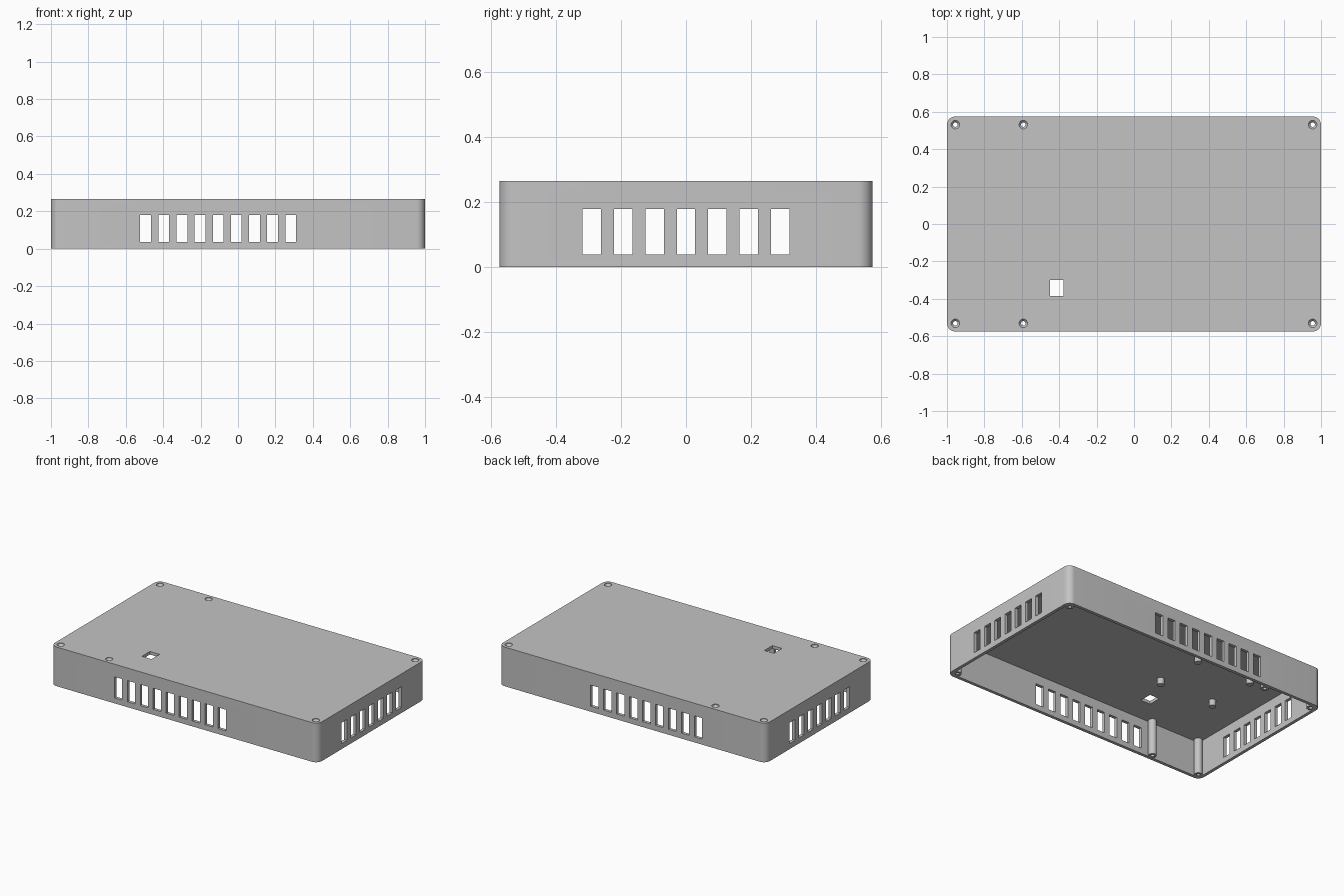
import bpy, bmesh, math
from mathutils import Matrix, Vector

old = bpy.data.objects.get("Cube")
if old:
    bpy.data.objects.remove(old, do_unlink=True)

HX, HY, H = 1.0, 0.575, 0.265      # half length, half width, height
WALL, CORNER = 0.021, 0.045

grey = bpy.data.materials.new("light_grey_plastic")
grey.use_nodes = True
colour = (0.55, 0.55, 0.55, 1)
grey.diffuse_color = colour
grey.node_tree.nodes["Principled BSDF"].inputs["Base Color"].default_value = colour


def circle(r, cx=0, cy=0, n=24):
    return [(cx + r * math.cos(math.tau * i / n), cy + r * math.sin(math.tau * i / n))
            for i in range(n)]


def rounded_rect(hx, hy, r, n=10):
    points = []
    for q, (sx, sy) in enumerate([(1, 1), (-1, 1), (-1, -1), (1, -1)]):
        for i in range(n + 1):
            a = math.pi / 2 * (q + i / n)
            points.append((sx * (hx - r) + r * math.cos(a),
                           sy * (hy - r) + r * math.sin(a)))
    return points


def loft(bm, layers):
    """Closed solid through outlines given as (outline, z), bottom to top."""
    rings = [[bm.verts.new((x, y, z)) for x, y in outline] for outline, z in layers]
    for low, high in zip(rings, rings[1:]):
        for i in range(len(low)):
            j = (i + 1) % len(low)
            bm.faces.new((low[i], low[j], high[j], high[i]))
    bm.faces.new(rings[0][::-1])
    bm.faces.new(rings[-1])


def box(bm, centre, size):
    bmesh.ops.create_cube(bm, size=1, matrix=Matrix.Translation(Vector(centre))
                          @ Matrix.Diagonal((*size, 1)))


def make(name, bm):
    mesh = bpy.data.meshes.new(name)
    bm.to_mesh(mesh)
    bm.free()
    mesh.materials.append(grey)
    obj = bpy.data.objects.new(name, mesh)
    bpy.context.collection.objects.link(obj)
    return obj


def activate(obj):
    bpy.ops.object.select_all(action='DESELECT')
    obj.select_set(True)
    bpy.context.view_layer.objects.active = obj


def combine(target, tool, operation):
    activate(target)
    mod = target.modifiers.new(operation.lower(), 'BOOLEAN')
    mod.object, mod.operation, mod.solver = tool, operation, 'EXACT'
    bpy.ops.object.modifier_apply(modifier=mod.name)
    bpy.data.objects.remove(tool, do_unlink=True)


# Outer body, open at the bottom
bm = bmesh.new()
loft(bm, [(rounded_rect(HX, HY, CORNER), 0), (rounded_rect(HX, HY, CORNER), H)])
cover = make("enclosure_cover", bm)

bm = bmesh.new()
inner = rounded_rect(HX - WALL, HY - WALL, CORNER - WALL)
loft(bm, [(inner, -0.1), (inner, H - WALL)])
combine(cover, make("cavity", bm), 'DIFFERENCE')

# Screw pillars along the long walls
screws = [(x, y) for x in (-0.955, -0.592, 0.955) for y in (-0.531, 0.531)]
bm = bmesh.new()
for x, y in screws:
    pillar = circle(0.026, x, y)
    loft(bm, [(pillar, 0), (pillar, H - WALL / 2)])
combine(cover, make("screw_pillars", bm), 'UNION')

# Countersunk screw holes
bm = bmesh.new()
for x, y in screws:
    loft(bm, [(circle(r, x, y), z) for r, z in
              ((0.012, -0.1), (0.012, H - 0.016), (0.023, H - 0.004), (0.023, H + 0.1))])
combine(cover, make("screw_holes", bm), 'DIFFERENCE')

# Vent slots in all four walls, and the opening in the top
bm = bmesh.new()
for side in (-1, 1):
    for i in range(9):
        box(bm, (-0.494 + 0.097 * i, side * HY, 0.108), (0.058, 0.1, 0.143))
    for i in range(7):
        box(bm, (side * HX, 0.097 * (i - 3), 0.108), (0.1, 0.057, 0.141))
box(bm, (-0.414, -0.342, H), (0.072, 0.086, 0.1))
combine(cover, make("vent_slots", bm), 'DIFFERENCE')

# Circuit board standoffs under the top
standoffs = []
for x in (-0.715, -0.305):
    for y in (-0.11, 0.242):
        bm = bmesh.new()
        loft(bm, [(circle(0.022, x, y), H - WALL - 0.042),
                  (circle(0.022, x, y), H - WALL + 0.005)])
        standoffs.append(make("board_standoff", bm))

for obj in [cover] + standoffs:
    activate(obj)
    bpy.ops.object.shade_smooth_by_angle(angle=math.radians(30))
